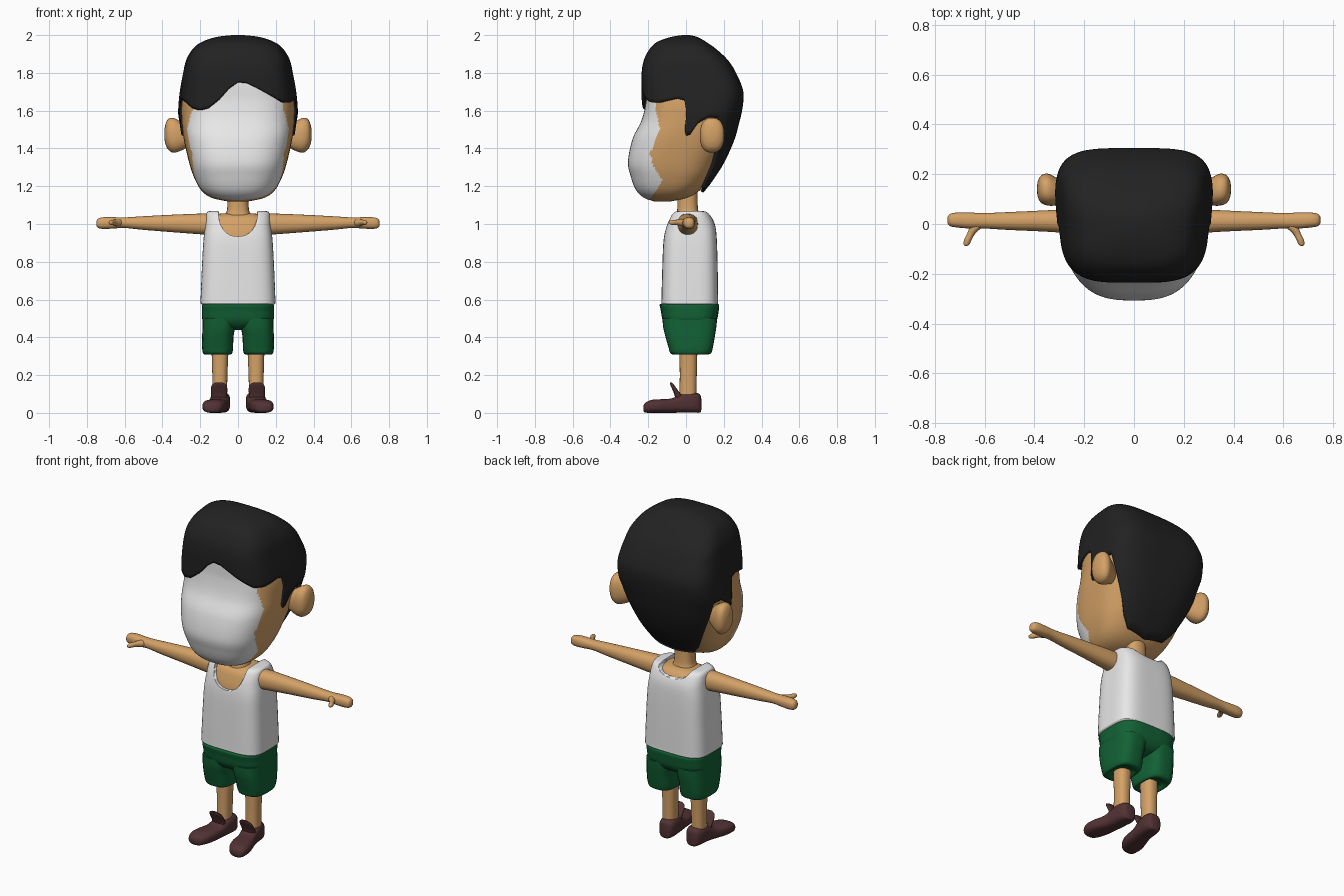
import bpy, bmesh, math
from mathutils import Vector


def material(name, rgb):
    m = bpy.data.materials.new(name)
    m.diffuse_color = (*rgb, 1)
    return m


SKIN = material("skin", (0.66, 0.36, 0.135))
WHITE = material("white", (0.8, 0.8, 0.8))
BLACK = material("black_hair", (0.016, 0.016, 0.016))
GREEN = material("green_cloth", (0.006, 0.12, 0.035))
BROWN = material("brown_leather", (0.085, 0.032, 0.034))


def sup(t, n):
    """Point on a unit superellipse at angle t."""
    c, s = math.cos(t), math.sin(t)
    r = (abs(c) ** n + abs(s) ** n) ** (-1 / n)
    return r * c, r * s


def smooth(st, k):
    """Catmull-Rom resampling of a list of tuples."""
    out = []
    for i in range(len(st) - 1):
        a, b, c, d = st[max(i - 1, 0)], st[i], st[i + 1], st[min(i + 2, len(st) - 1)]
        for j in range(k):
            t = j / k
            out.append(tuple(q + 0.5 * t * (r - p + t * (2 * p - 5 * q + 4 * r - s + t * (3 * (q - r) + s - p)))
                             for p, q, r, s in zip(a, b, c, d)))
    return out + [st[-1]]


def lerp_table(tab, x):
    for a, b in zip(tab, tab[1:]):
        if x <= b[0]:
            f = max(0, (x - a[0]) / max(b[0] - a[0], 1e-9))
            return [p + (q - p) * f for p, q in zip(a, b)]
    return list(tab[-1])


def skin_rings(name, rings, mats, caps=(True, True), mirror=False):
    """Bridge rings of points into a smooth-shaded object."""
    bm = bmesh.new()
    vr = [[bm.verts.new(p) for p in ring] for ring in rings]
    n = len(vr[0])
    for a, b in zip(vr, vr[1:]):
        for i in range(n):
            j = (i + 1) % n
            bm.faces.new((a[i], a[j], b[j], b[i]))
    if caps[0]:
        bm.faces.new(vr[0][::-1])
    if caps[1]:
        bm.faces.new(vr[-1])
    bmesh.ops.recalc_face_normals(bm, faces=bm.faces)
    me = bpy.data.meshes.new(name)
    bm.to_mesh(me)
    bm.free()
    for m in mats:
        me.materials.append(m)
    ob = bpy.data.objects.new(name, me)
    bpy.context.collection.objects.link(ob)
    bpy.ops.object.select_all(action='DESELECT')
    ob.select_set(True)
    bpy.context.view_layer.objects.active = ob
    bpy.ops.object.shade_smooth_by_angle(angle=math.radians(50))
    if mirror:
        ob.modifiers.new("mirror", 'MIRROR')
    return ob


def loft(name, axis, st, mat, mirror=False, k=5, seg=32):
    """Stations: (position, centre a, centre b, radius a, radius b, exponent)."""
    rings = []
    for p, a, b, ra, rb, n in smooth(st, k):
        ring = []
        for i in range(seg):
            u, v = sup(math.tau * i / seg, n)
            u, v = a + ra * u, b + rb * v
            ring.append({'x': (p, u, v), 'y': (u, p, v), 'z': (u, v, p)}[axis])
        rings.append(ring)
    return skin_rings(name, rings, [mat], mirror=mirror)


def head_point(row, t, taper):
    """Row: (z, front, back, half width, exponent); narrower towards the face."""
    z, f, b, rx, n = row
    u, v = sup(t, n)
    return (rx * u * (1 - taper * (1 - v)), (f + b) / 2 + (b - f) / 2 * v, z)


# head with a white face area
head = smooth([(1.12, -.17, -.08, .06, 2.2), (1.14, -.225, .01, .15, 2.4), (1.18, -.265, .075, .205, 2.6),
               (1.25, -.292, .135, .245, 2.7), (1.33, -.307, .18, .272, 2.8), (1.45, -.283, .235, .30, 2.9),
               (1.55, -.235, .265, .313, 3), (1.65, -.212, .275, .313, 3.2), (1.78, -.2, .24, .28, 3.4),
               (1.9, -.14, .13, .2, 3)], 10)
N = 160
face_edge = [(1.12, -.2), (1.16, -.17), (1.23, -.125), (1.3, -.17), (1.37, -.19), (1.44, -.165),
             (1.5, -.14), (1.6, -.16), (1.7, -.15)]
ob = skin_rings("head", [[head_point(r, math.tau * i / N, .05) for i in range(N)] for r in head], [SKIN, WHITE])
for p in ob.data.polygons:
    if p.center.y < lerp_table(face_edge, p.center.z)[1]:
        p.material_index = 1

# hair shell, each column running from a wavy hem to the crown
hair = smooth([(1.14, -.225, .06, .17, 2.5), (1.18, -.265, .105, .222, 2.6), (1.25, -.292, .155, .26, 2.7),
               (1.33, -.307, .205, .287, 2.8), (1.45, -.285, .258, .316, 3), (1.55, -.25, .285, .33, 3.3),
               (1.6, -.238, .297, .334, 3.6), (1.7, -.235, .304, .324, 4), (1.8, -.235, .265, .305, 4),
               (1.87, -.222, .22, .288, 3.8), (1.93, -.19, .155, .25, 3.5), (1.965, -.15, .105, .2, 3.2),
               (1.99, -.08, .06, .12, 3), (2.0, -.02, .02, .03, 2.5)], 8)
side_hem = [(-35, 1.643), (-17, 1.665), (-9, 1.655), (-6, 1.6), (-2, 1.5), (2, 1.465), (6, 1.475), (10, 1.53),
            (20, 1.565), (31, 1.56), (38, 1.45), (44, 1.36), (52, 1.24), (60, 1.185), (90, 1.165)]
right_hem = [(-90, 1.75), (-80, 1.745), (-70, 1.72), (-60, 1.69), (-52, 1.665), (-45, 1.645)] + side_hem
left_hem = [(-90, 1.75), (-80, 1.715), (-70, 1.655), (-60, 1.612), (-52, 1.602), (-45, 1.612)] + side_hem
N, R = 240, 36
rings = [[] for _ in range(R + 1)]
for i in range(N):
    t = math.tau * i / N
    ang = math.degrees(math.asin(max(-1, min(1, math.sin(t)))))
    hem = lerp_table(right_hem if math.cos(t) >= 0 else left_hem, ang)[1]
    for j in range(R + 1):
        e = 1 - (1 - j / R) ** 2
        rings[j].append(head_point(lerp_table(hair, hem + (2 - hem) * e), t, .07))
ob = skin_rings("hair", rings, [BLACK], caps=(False, True))
sol = ob.modifiers.new("thickness", 'SOLIDIFY')
sol.thickness, sol.offset = 0.018, -1

# ears
loft("ear", 'x', [(.26, .12, 1.46, .035, .05, 2), (.31, .13, 1.465, .055, .08, 2.3), (.345, .138, 1.47, .064, .092, 2.4),
                  (.372, .14, 1.475, .056, .078, 2.3), (.386, .14, 1.475, .033, .045, 2),
                  (.39, .14, 1.475, .006, .008, 2)], SKIN, True)

# neck and chest
loft("neck", 'z', [(1.0, 0, .01, .09, .075, 2.5), (1.05, 0, .01, .066, .06, 2.5), (1.1, 0, .008, .056, .054, 2.4),
                   (1.25, 0, .005, .056, .054, 2.4)], SKIN)
loft("chest", 'z', [(.8, 0, .02, .16, .125, 3.5), (.93, 0, .022, .155, .122, 3.5), (1.0, 0, .025, .148, .107, 3.4),
                    (1.035, 0, .025, .14, .09, 3.2), (1.052, 0, .025, .11, .065, 2.8),
                    (1.058, 0, .022, .05, .04, 2.5)], SKIN)

# vest with scooped neckline
vest = loft("vest", 'z', [(.573, 0, .02, .19, .143, 4), (.58, 0, .02, .198, .15, 4), (.6, 0, .02, .198, .15, 4),
                          (.75, 0, .021, .192, .147, 4), (.9, 0, .022, .184, .142, 4), (.98, 0, .025, .176, .132, 3.8),
                          (1.03, 0, .025, .172, .115, 3.6), (1.058, 0, .025, .166, .097, 3.4),
                          (1.068, 0, .025, .15, .075, 3.2), (1.07, 0, .025, .1, .04, 3)], WHITE, seg=64)
for name, y0, y1, depth in (("front_neck_cutter", -.3, .04, .145), ("back_neck_cutter", .03, .3, .06)):
    cut = loft(name, 'y', [(y0, 0, 1.08, .104, depth, 2.4), (y1, 0, 1.08, .104, depth, 2.4)], WHITE, k=1, seg=48)
    cut.hide_render = True
    cut.hide_set(True)
    mod = vest.modifiers.new(name, 'BOOLEAN')
    mod.operation, mod.object, mod.solver = 'DIFFERENCE', cut, 'EXACT'

# arms, hands and thumbs
loft("arm", 'x', [(.12, .008, .997, .055, .055, 2.3), (.19, .01, 1.0, .052, .055, 2.3), (.35, .012, 1.003, .043, .046, 2.2),
                  (.5, .012, 1.005, .036, .036, 2.2), (.6, .013, 1.007, .031, .028, 2.2), (.66, .014, 1.006, .032, .03, 2.4),
                  (.71, .016, 1.005, .03, .031, 2.5), (.738, .016, 1.004, .025, .026, 2.4),
                  (.748, .016, 1.003, .014, .015, 2.2), (.75, .016, 1.003, .003, .003, 2)], SKIN, True)
loft("thumb", 'y', [(-.088, .674, 1.008, .004, .004, 2), (-.083, .673, 1.008, .011, .01, 2),
                    (-.065, .668, 1.008, .015, .014, 2), (-.04, .655, 1.008, .016, .015, 2),
                    (-.015, .637, 1.007, .023, .02, 2), (.01, .62, 1.006, .02, .02, 2)], SKIN, True, seg=20)

# shorts: hips and two trouser legs
loft("shorts_hips", 'z', [(.44, 0, .02, .06, .07, 2.5), (.455, 0, .02, .15, .115, 3), (.49, 0, .02, .187, .143, 3.4),
                          (.54, 0, .02, .191, .153, 3.6), (.573, 0, .018, .189, .157, 3.8),
                          (.577, 0, .018, .17, .14, 3.8)], GREEN)
loft("shorts_leg", 'z', [(.325, .108, .025, .05, .06, 2.6), (.31, .108, .025, .065, .085, 2.8),
                         (.316, .108, .025, .077, .108, 3), (.345, .108, .025, .082, .117, 3.2),
                         (.4, .107, .022, .083, .13, 3.2), (.45, .102, .02, .086, .14, 3.2),
                         (.5, .097, .02, .09, .145, 3.2)], GREEN, True)

# lower legs
loft("leg", 'z', [(.08, .097, .01, .039, .045, 2.4), (.2, .096, .012, .04, .045, 2.4),
                  (.36, .095, .013, .046, .048, 2.4)], SKIN, True)

# shoes splayed outwards, with a raised tongue
loft("shoe", 'y', [(.081, .09, .045, .015, .03, 2.5), (.074, .09, .05, .036, .048, 3), (.045, .091, .055, .049, .054, 3.2),
                   (0, .095, .055, .052, .054, 3), (-.04, .1, .047, .052, .046, 3), (-.08, .109, .038, .055, .038, 2.8),
                   (-.14, .122, .036, .062, .036, 2.8), (-.185, .131, .034, .057, .034, 2.7),
                   (-.215, .137, .028, .042, .026, 2.6), (-.225, .14, .024, .018, .014, 2.4)], BROWN, True)
loft("shoe_tongue", 'z', [(.06, .1, -.03, .042, .024, 2.4), (.095, .1, -.043, .042, .018, 2.4),
                          (.125, .1, -.06, .044, .013, 2.4), (.148, .1, -.073, .038, .01, 2.4),
                          (.16, .1, -.08, .02, .006, 2.2)], BROWN, True)
